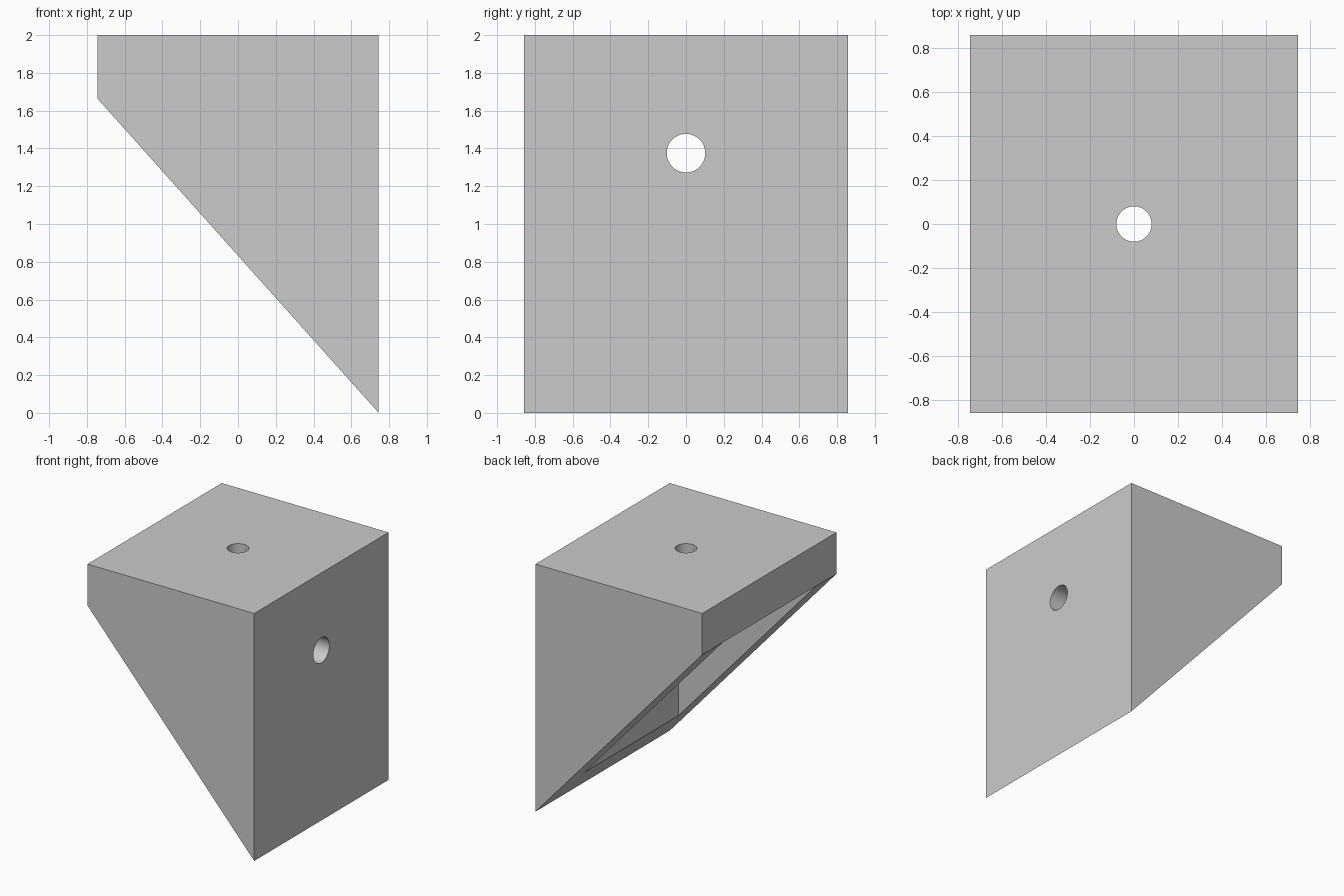
import bpy
import bmesh
from math import radians

W, D, H = 0.745, 0.857, 2.0    # half width, half depth, height
LIP = 1.665                    # underside of the top plate
WALL = 0.26                    # thickness of the upright walls

cube = bpy.data.objects.get("Cube")
if cube:
    bpy.data.objects.remove(cube, do_unlink=True)

grey = bpy.data.materials.new("light grey")
grey.use_nodes = True
color = (0.6, 0.6, 0.6, 1)
grey.diffuse_color = color
grey.node_tree.nodes["Principled BSDF"].inputs["Base Color"].default_value = color


def prism(name, outline, half_depth):
    """Extrude an x-z outline symmetrically along y."""
    bm = bmesh.new()
    face = bm.faces.new([bm.verts.new((x, -half_depth, z)) for x, z in outline])
    side = bmesh.ops.extrude_face_region(bm, geom=[face])["geom"]
    moved = [v for v in side if isinstance(v, bmesh.types.BMVert)]
    bmesh.ops.translate(bm, verts=moved, vec=(0, 2 * half_depth, 0))
    bmesh.ops.recalc_face_normals(bm, faces=bm.faces)
    mesh = bpy.data.meshes.new(name)
    bm.to_mesh(mesh)
    bm.free()
    mesh.materials.append(grey)
    obj = bpy.data.objects.new(name, mesh)
    bpy.context.collection.objects.link(obj)
    return obj


def drill(name, radius, location, rotation):
    bpy.ops.mesh.primitive_cylinder_add(vertices=64, radius=radius, depth=1,
                                        location=location, rotation=rotation)
    obj = bpy.context.object
    obj.name = name
    obj.data.materials.append(grey)
    return obj


# Solid wedge with a sloping underside
bracket = prism("corner_bracket", [(-W, LIP), (W, 0), (W, H), (-W, H)], D)

# Pocket open to the slope, and the two screw holes
cutters = [
    prism("pocket_cutter", [(-W - 0.2, LIP), (-W - 0.2, -0.2),
                            (W - WALL, -0.2), (W - WALL, LIP)], D - WALL),
    drill("top_hole_cutter", 0.08, (0, 0, H), (0, 0, 0)),
    drill("side_hole_cutter", 0.102, (W, 0, 1.375), (0, radians(90), 0)),
]
for cutter in cutters:
    cut = bracket.modifiers.new(cutter.name, "BOOLEAN")
    cut.operation = "DIFFERENCE"
    cut.solver = "EXACT"
    cut.object = cutter

# Apply the cuts and drop the cutters
bpy.ops.object.select_all(action="DESELECT")
bpy.context.view_layer.objects.active = bracket
bracket.select_set(True)
for cutter in cutters:
    bpy.ops.object.modifier_apply(modifier=cutter.name)
for cutter in cutters:
    bpy.data.objects.remove(cutter, do_unlink=True)
bpy.ops.object.shade_smooth_by_angle(angle=radians(30))
